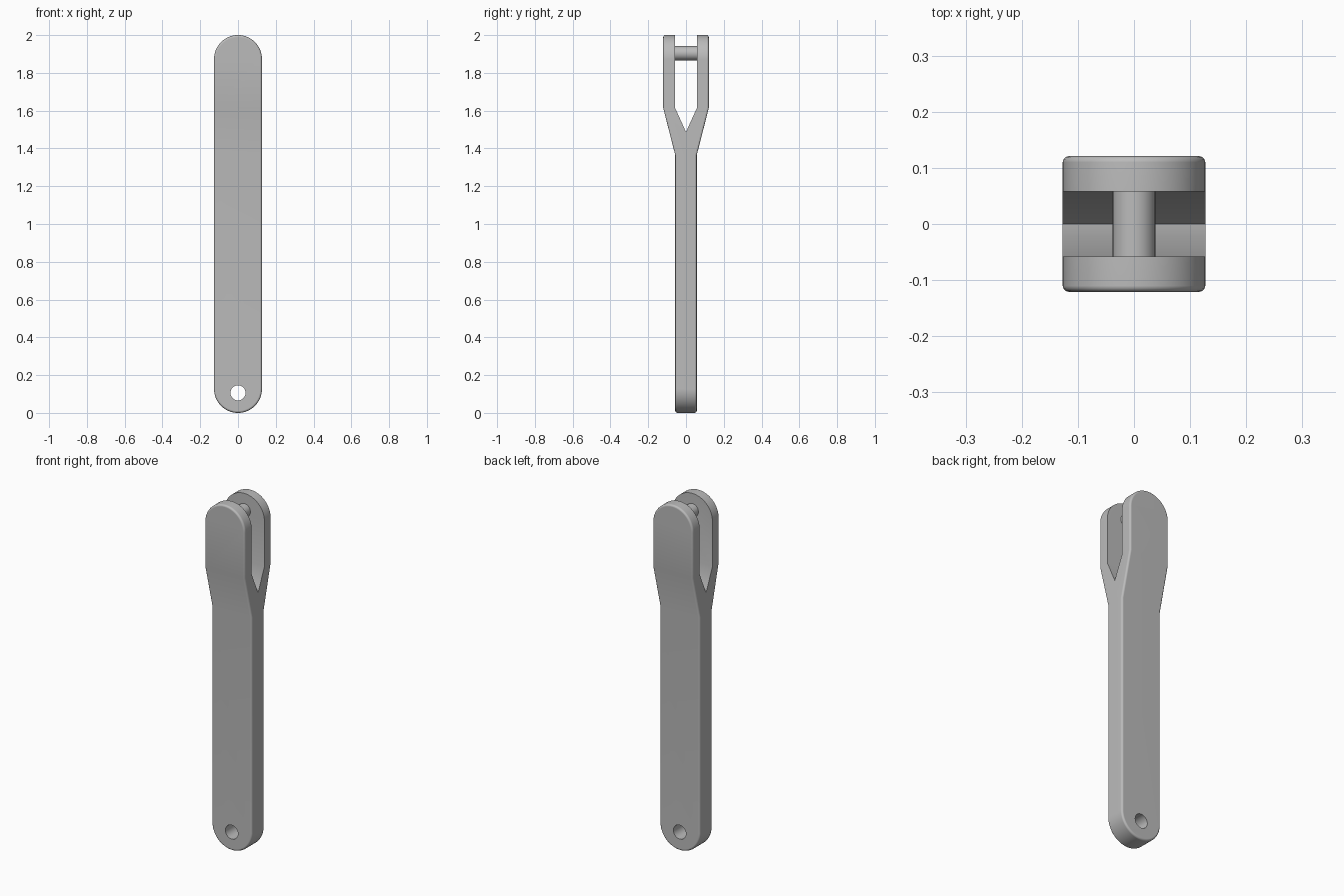
import bpy, bmesh, math

cube = bpy.data.objects.get("Cube")
if cube:
    bpy.data.objects.remove(cube, do_unlink=True)

HEIGHT, RADIUS = 2.0, 0.127          # overall height, half width and end radius
HALF_SHAFT, HALF_FORK = 0.057, 0.121  # half depths
FLARE_LOW, FLARE_HIGH = 1.365, 1.615
ARC = 32

grey = bpy.data.materials.new("grey metal")
grey.use_nodes = True
grey.diffuse_color = (0.5, 0.5, 0.5, 1)
grey.node_tree.nodes["Principled BSDF"].inputs["Base Color"].default_value = (0.5, 0.5, 0.5, 1)


def make_object(name, bm):
    bmesh.ops.recalc_face_normals(bm, faces=bm.faces[:])
    mesh = bpy.data.meshes.new(name)
    bm.to_mesh(mesh)
    bm.free()
    obj = bpy.data.objects.new(name, mesh)
    bpy.context.collection.objects.link(obj)
    mesh.materials.append(grey)
    return obj


def prism(points, offset):
    """Extrude a closed outline along the offset vector."""
    bm = bmesh.new()
    face = bm.faces.new([bm.verts.new(p) for p in points])
    result = bmesh.ops.extrude_face_region(bm, geom=[face], use_keep_orig=True)
    moved = [v for v in result["geom"] if isinstance(v, bmesh.types.BMVert)]
    bmesh.ops.translate(bm, verts=moved, vec=offset)
    return bm


def rod(name, radius, z, half_length):
    points = [(radius * math.cos(math.tau * i / ARC), -half_length,
               z + radius * math.sin(math.tau * i / ARC)) for i in range(ARC)]
    return make_object(name, prism(points, (0, 2 * half_length, 0)))


def activate(obj):
    bpy.ops.object.select_all(action="DESELECT")
    obj.select_set(True)
    bpy.context.view_layer.objects.active = obj


def cut(obj, cutter):
    activate(obj)
    mod = obj.modifiers.new("cut", "BOOLEAN")
    mod.operation, mod.solver, mod.object = "DIFFERENCE", "EXACT", cutter
    bpy.ops.object.modifier_apply(modifier=mod.name)
    bpy.data.objects.remove(cutter, do_unlink=True)


# Round-ended bar with softened rims
outline = []
for centre, start in ((HEIGHT - RADIUS, 0), (RADIUS, math.pi)):
    for i in range(ARC + 1):
        a = start + math.pi * i / ARC
        outline.append((RADIUS * math.cos(a), -HALF_SHAFT, centre + RADIUS * math.sin(a)))
bm = prism(outline, (0, 2 * HALF_SHAFT, 0))
bmesh.ops.recalc_face_normals(bm, faces=bm.faces[:])
rims = [e for e in bm.edges if abs(e.verts[0].co.y - e.verts[1].co.y) < 1e-5]
bmesh.ops.bevel(bm, geom=rims, offset=0.011, segments=3, profile=0.5, affect="EDGES")

# Flare the upper part outwards into the fork
for z in (FLARE_LOW, FLARE_HIGH):
    bmesh.ops.bisect_plane(bm, geom=bm.verts[:] + bm.edges[:] + bm.faces[:],
                           plane_co=(0, 0, z), plane_no=(0, 0, 1))
for v in bm.verts:
    t = min(max((v.co.z - FLARE_LOW) / (FLARE_HIGH - FLARE_LOW), 0), 1)
    v.co.y += math.copysign(t * (HALF_FORK - HALF_SHAFT), v.co.y)
body = make_object("forked_lever", bm)

# Slot between the prongs, with a V-shaped floor
slot = 0.058
slot_outline = [(-0.2, y, z) for y, z in ((0, 1.487), (slot, FLARE_HIGH), (slot, 2.1),
                                          (-slot, 2.1), (-slot, FLARE_HIGH))]
cut(body, make_object("slot_cutter", prism(slot_outline, (0.4, 0, 0))))

# Pivot hole through the lower end
cut(body, rod("hole_cutter", 0.04, 0.106, 0.2))

# Cross pin joining the prongs
pin = rod("cross_pin", 0.038, 1.904, slot + 0.02)

for obj in (body, pin):
    activate(obj)
    bpy.ops.object.shade_smooth_by_angle(angle=math.radians(35))
    weighted = obj.modifiers.new("weighted normals", "WEIGHTED_NORMAL")
    weighted.keep_sharp = True
